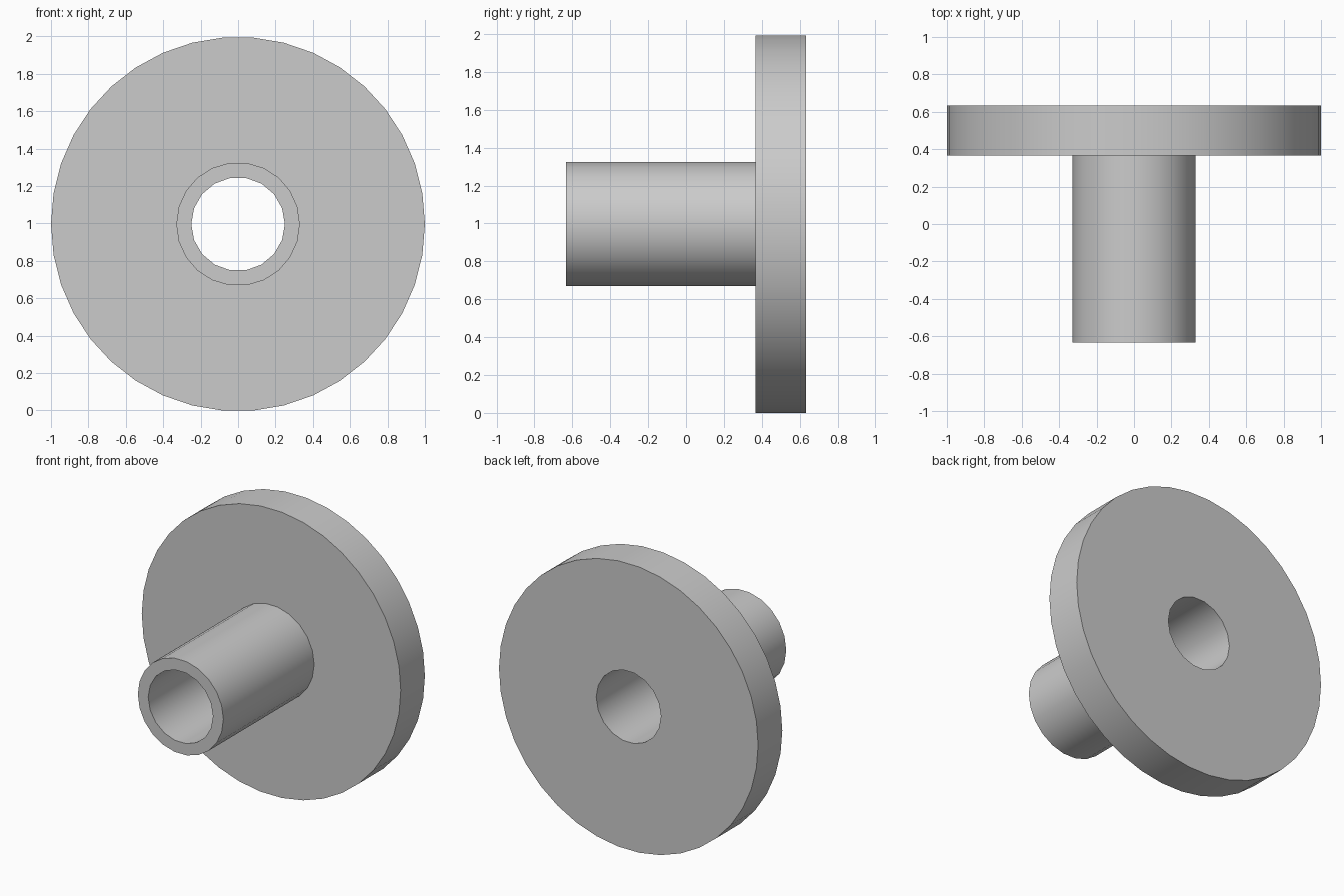
import bpy
import bmesh
import math

if "Cube" in bpy.data.objects:
    bpy.data.objects.remove(bpy.data.objects["Cube"], do_unlink=True)

# Flange, tube and bore share one axis along y
FLANGE, TUBE, BORE = (1.0, 38), (0.33, 22), (0.25, 18)
FRONT, STEP, BACK = -0.633, 0.367, 0.633
AXIS_Z = FLANGE[0] * math.cos(math.pi / FLANGE[1])

bm = bmesh.new()


def ring(size, y):
    """Closed loop of edges around the axis."""
    radius, sides = size
    verts = []
    for i in range(sides):
        a = math.tau * i / sides
        verts.append(bm.verts.new((radius * math.cos(a), y, AXIS_Z + radius * math.sin(a))))
    return [bm.edges.new((v, verts[(i + 1) % sides])) for i, v in enumerate(verts)]


def wall(a, b):
    bmesh.ops.bridge_loops(bm, edges=a + b)


def annulus(outer, inner):
    bmesh.ops.triangle_fill(bm, edges=outer + inner, use_beauty=True)


flange_back, flange_front = ring(FLANGE, BACK), ring(FLANGE, STEP)
tube_root, tube_end = ring(TUBE, STEP), ring(TUBE, FRONT)
bore_front, bore_back = ring(BORE, FRONT), ring(BORE, BACK)

# Round walls
wall(flange_back, flange_front)
wall(tube_root, tube_end)
wall(bore_front, bore_back)

# Flat ring faces
annulus(flange_front, tube_root)
annulus(tube_end, bore_front)
annulus(flange_back, bore_back)
bmesh.ops.recalc_face_normals(bm, faces=bm.faces[:])

mesh = bpy.data.meshes.new("flanged_bushing")
bm.to_mesh(mesh)
bm.free()
bushing = bpy.data.objects.new("flanged_bushing", mesh)
bpy.context.collection.objects.link(bushing)

# Plain grey
grey = bpy.data.materials.new("light_grey")
grey.use_nodes = True
color = (0.6, 0.6, 0.6, 1.0)
grey.diffuse_color = color
grey.node_tree.nodes["Principled BSDF"].inputs["Base Color"].default_value = color
mesh.materials.append(grey)

# Smooth round walls, sharp rims
bpy.ops.object.select_all(action="DESELECT")
bushing.select_set(True)
bpy.context.view_layer.objects.active = bushing
bpy.ops.object.shade_smooth_by_angle(angle=math.radians(35))
